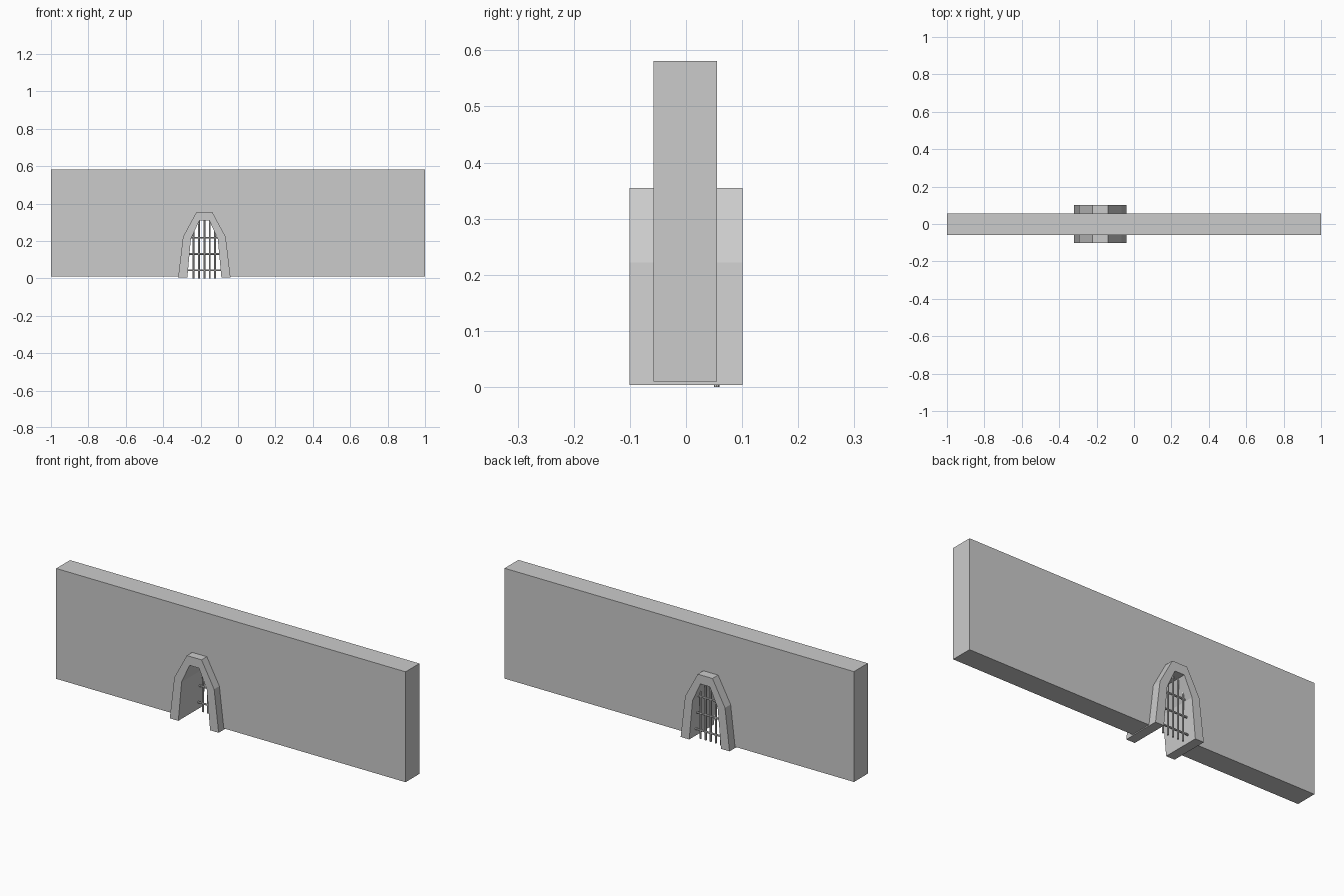
import bpy
import bmesh
from mathutils import Vector

if "Cube" in bpy.data.objects:
    bpy.data.objects.remove(bpy.data.objects["Cube"])

CX = -0.18     # centre line of the gateway
BAR_Y = 0.0545  # depth of the grille


def extrude_profile(name, pts, y0, y1):
    """Closed x/z outline extruded from y0 to y1."""
    bm = bmesh.new()
    face = bm.faces.new([bm.verts.new((x, y0, z)) for x, z in pts])
    res = bmesh.ops.extrude_face_region(bm, geom=[face], use_keep_orig=True)
    verts = [v for v in res["geom"] if isinstance(v, bmesh.types.BMVert)]
    bmesh.ops.translate(bm, verts=verts, vec=(0, y1 - y0, 0))
    bmesh.ops.recalc_face_normals(bm, faces=bm.faces)
    return link(name, bm)


def link(name, bm):
    mesh = bpy.data.meshes.new(name)
    bm.to_mesh(mesh)
    bm.free()
    obj = bpy.data.objects.new(name, mesh)
    bpy.context.collection.objects.link(obj)
    return obj


def arch_line(half):
    """Mirror a half outline (offset from centre, z) into a left-to-right arch."""
    return [(CX - d, z) for d, z in half] + [(CX + d, z) for d, z in reversed(half)]


def bar(name, a, b, radius=0.005):
    """Round bar between two points."""
    a, b = Vector(a), Vector(b)
    bm = bmesh.new()
    bmesh.ops.create_cone(bm, cap_ends=True, segments=8, radius1=radius,
                          radius2=radius, depth=(b - a).length)
    obj = link(name, bm)
    obj.location = (a + b) / 2
    obj.rotation_euler = (b - a).to_track_quat('Z', 'Y').to_euler()
    return obj


# Stone arch frame, standing proud of both wall faces
outer = [(0.140, 0.004), (0.114, 0.222), (0.042, 0.355)]
inner = [(0.091, 0.004), (0.072, 0.210), (0.027, 0.308)]
extrude_profile("gate_arch", arch_line(outer) + arch_line(inner)[::-1], -0.101, 0.101)

# Long wall with a notch hidden inside the thickness of the arch
notch = [(0.112, 0.010), (0.090, 0.216), (0.034, 0.330)]
wall = [(-1, 0.010)] + arch_line(notch) + [(1, 0.010), (1, 0.581), (-1, 0.581)]
extrude_profile("wall", wall, -0.058, 0.055)

# Upright grille bars, following the arch height
for i in range(-2, 3):
    x = CX + i * 0.029
    top = 0.255 if abs(i) == 2 else 0.314
    bar("upright_bar", (x, BAR_Y, 0.0), (x, BAR_Y, top))

# Grille cross bars reaching into the jambs
for z, half in ((0.043, 0.092), (0.130, 0.084), (0.217, 0.074)):
    bar("cross_bar", (CX - half, BAR_Y, z), (CX + half, BAR_Y, z))
